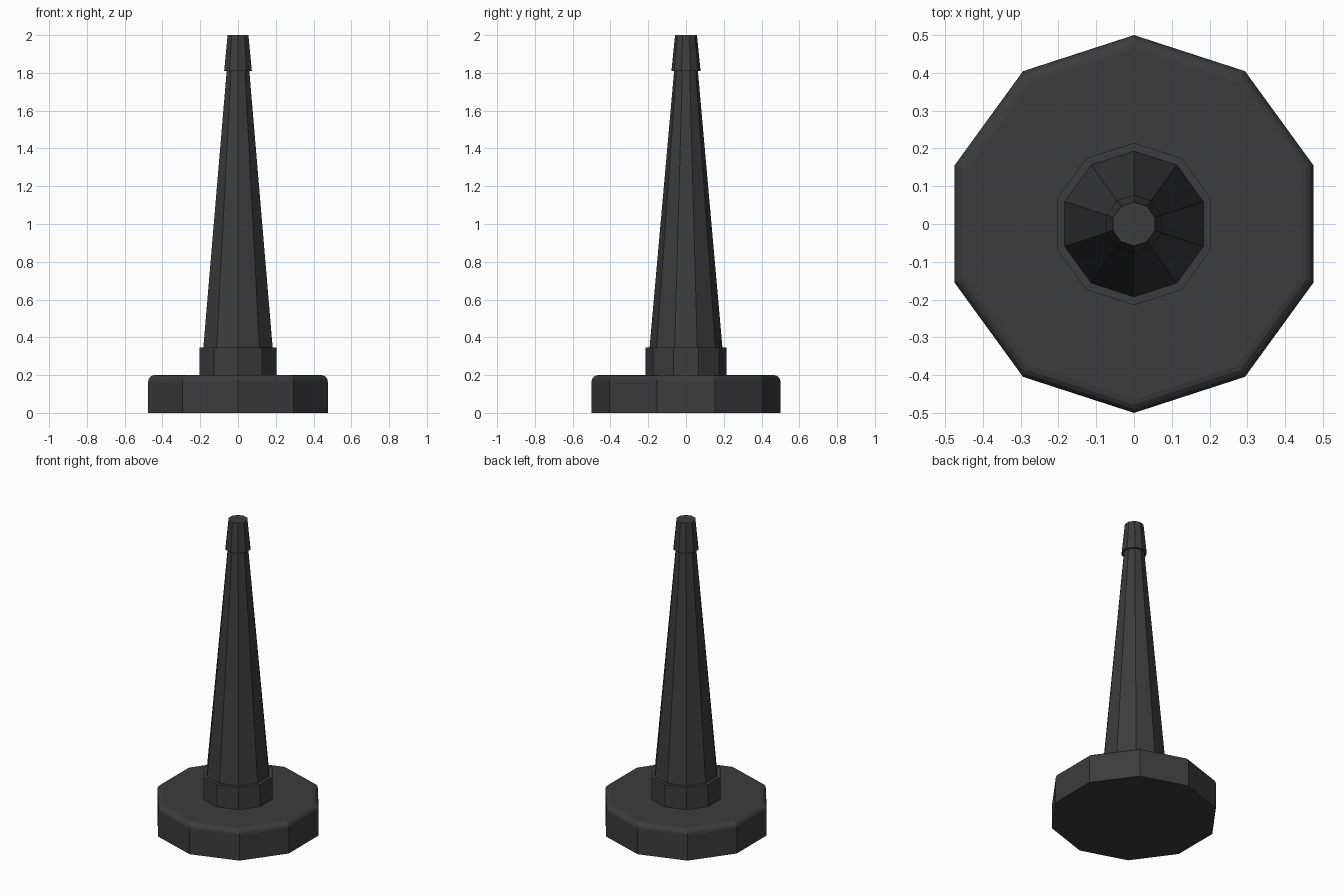
import bpy
import bmesh
from math import sin, cos, pi, radians

if "Cube" in bpy.data.objects:
    bpy.data.objects.remove(bpy.data.objects["Cube"])

SIDES = 10

rubber = bpy.data.materials.new("dark_rubber")
rubber.diffuse_color = (0.045, 0.045, 0.045, 1)
rubber.use_nodes = True
rubber.node_tree.nodes["Principled BSDF"].inputs["Base Color"].default_value = rubber.diffuse_color


def lathe(name, profile):
    """Ten-sided closed solid from (radius, z) rings, with a corner on the y axis."""
    bm = bmesh.new()
    rings = []
    for r, z in profile:
        angles = [pi / 2 + 2 * pi * i / SIDES for i in range(SIDES)]
        rings.append([bm.verts.new((r * cos(a), r * sin(a), z)) for a in angles])
    for low, high in zip(rings, rings[1:]):
        for i in range(SIDES):
            j = (i + 1) % SIDES
            bm.faces.new((low[i], low[j], high[j], high[i]))
    bm.faces.new(rings[0][::-1])
    bm.faces.new(rings[-1])
    mesh = bpy.data.meshes.new(name)
    bm.to_mesh(mesh)
    bm.free()
    mesh.materials.append(rubber)
    obj = bpy.data.objects.new(name, mesh)
    bpy.context.collection.objects.link(obj)
    return obj


# Heavy base with a rounded upper rim
R = 0.035
rim = [(0.5 - R + R * cos(radians(a)), 0.2 - R + R * sin(radians(a)))
       for a in (0, 22.5, 45, 67.5, 90)]
lathe("base", [(0.5, 0)] + rim)

# Collar around the foot of the cone
lathe("collar", [(0.215, 0.2), (0.215, 0.345)])

# Tapered body
lathe("cone_body", [(0.193, 0.345), (0.063, 1.81)])

# Overhanging tip
lathe("tip", [(0.077, 1.81), (0.058, 2.0)])
